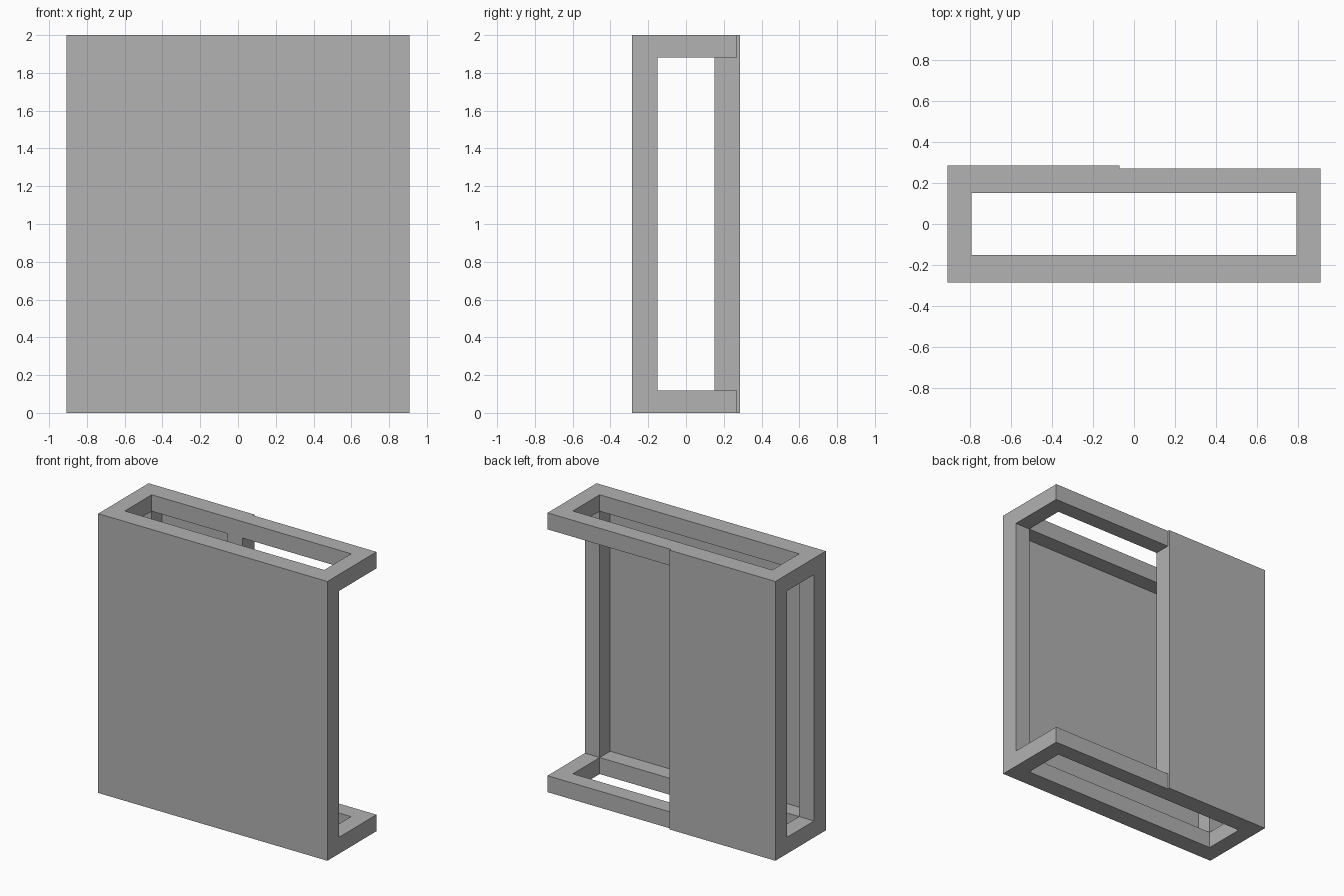
import bpy
import bmesh

if "Cube" in bpy.data.objects:
    bpy.data.objects.remove(bpy.data.objects["Cube"], do_unlink=True)

# Overall sizes
HX, HY, H = 0.908, 0.27, 2.0      # half width, half depth of frame, height
BAR, SKIN = 0.118, 0.015          # bar thickness, panel thickness
BACK_END = -0.07                  # where the half-width back panel stops

grey = bpy.data.materials.new("mid_grey")
grey.use_nodes = True
colour = (0.445, 0.445, 0.445, 1)
grey.diffuse_color = colour
grey.node_tree.nodes["Principled BSDF"].inputs["Base Color"].default_value = colour


def finish(name, bm):
    bmesh.ops.recalc_face_normals(bm, faces=bm.faces)
    mesh = bpy.data.meshes.new(name)
    bm.to_mesh(mesh)
    bm.free()
    mesh.materials.append(grey)
    obj = bpy.data.objects.new(name, mesh)
    bpy.context.collection.objects.link(obj)
    return obj


def box(name, x, y, z):
    """Box between the given (low, high) pairs."""
    bm = bmesh.new()
    bmesh.ops.create_cube(bm, size=1)
    for v in bm.verts:
        v.co = [pair[c > 0] for c, pair in zip(v.co, (x, y, z))]
    return finish(name, bm)


def ring(name, low, high):
    """Flat rectangular ring with an open middle."""
    bm = bmesh.new()
    corners = [(-1, -1), (1, -1), (1, 1), (-1, 1)]
    loops = [[bm.verts.new((sx * (HX - inset), sy * (HY - inset), z))
              for sx, sy in corners]
             for inset, z in ((0, low), (0, high), (BAR, high), (BAR, low))]
    for k in range(4):
        a, b = loops[k], loops[(k + 1) % 4]
        for i in range(4):
            j = (i + 1) % 4
            bm.faces.new((a[i], a[j], b[j], b[i]))
    return finish(name, bm)


# Top and bottom rings
ring("bottom_ring", 0, BAR)
ring("top_ring", H - BAR, H)

# Upright posts between the rings
uprights = (BAR, H - BAR)
front, back = (-HY, -HY + BAR), (HY - BAR, HY)
box("front_left_post", (HX - BAR, HX), front, uprights)
box("front_right_post", (-HX, -HX + BAR), front, uprights)
box("back_right_post", (-HX, -HX + BAR), back, uprights)
box("back_middle_post", (BACK_END - BAR, BACK_END), back, uprights)

# Thin cladding panels
box("front_panel", (-HX, HX), (-HY - SKIN, -HY), (0, H))
box("back_panel", (-HX, BACK_END), (HY, HY + SKIN), (0, H))
